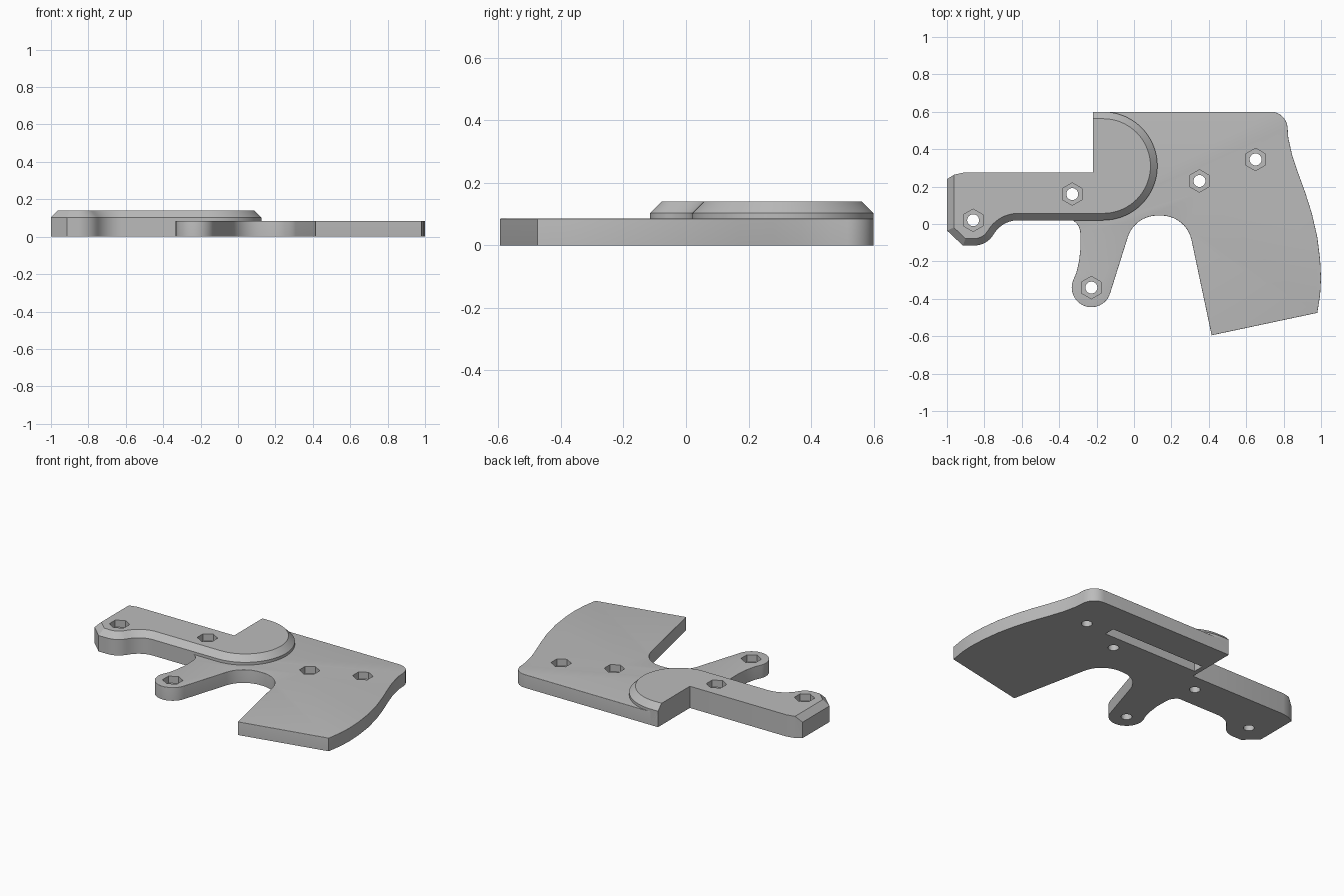
import bpy, bmesh, math
from mathutils import Vector, Matrix

cube = bpy.data.objects.get("Cube")
if cube:
    bpy.data.objects.remove(cube, do_unlink=True)

grey = bpy.data.materials.new("plain_grey")
grey.use_nodes = True
tone = (0.5, 0.5, 0.5, 1)
grey.diffuse_color = tone
grey.node_tree.nodes["Principled BSDF"].inputs["Base Color"].default_value = tone


def arc(cx, cy, r, start, end, n):
    """Points along an arc, angles in degrees."""
    angles = [math.radians(start + (end - start) * i / n) for i in range(n + 1)]
    return [(cx + r * math.cos(a), cy + r * math.sin(a)) for a in angles]


def fillet(points, n=10):
    """Replace each corner that has a radius with a tangent arc."""
    out = []
    for i, p in enumerate(points):
        corner = Vector(p[:2])
        if len(p) < 3:
            out.append(corner)
            continue
        a = (Vector(points[i - 1][:2]) - corner).normalized()
        b = (Vector(points[(i + 1) % len(points)][:2]) - corner).normalized()
        half = a.angle(b) / 2
        centre = corner + (a + b).normalized() * p[2] / math.sin(half)
        first = corner + a * p[2] / math.tan(half) - centre
        last = corner + b * p[2] / math.tan(half) - centre
        sweep = first.angle_signed(last)
        for k in range(n + 1):
            out.append(centre + Matrix.Rotation(-sweep * k / n, 2) @ first)
    return out


def add_object(name, bm):
    bmesh.ops.recalc_face_normals(bm, faces=bm.faces)
    mesh = bpy.data.meshes.new(name)
    bm.to_mesh(mesh)
    bm.free()
    mesh.materials.append(grey)
    ob = bpy.data.objects.new(name, mesh)
    bpy.context.collection.objects.link(ob)
    return ob


def slab(name, outline, height, width, segments, keep_sharp):
    """Extrude an outline and bevel its upper rim, except where told not to."""
    bm = bmesh.new()
    base = bm.faces.new([bm.verts.new((p[0], p[1], 0)) for p in outline])
    top = bmesh.ops.extrude_face_region(bm, geom=[base], use_keep_orig=True)["geom"]
    verts = [g for g in top if isinstance(g, bmesh.types.BMVert)]
    bmesh.ops.translate(bm, vec=(0, 0, height), verts=verts)
    rim = []
    for e in bm.edges:
        mid = (e.verts[0].co + e.verts[1].co) / 2
        if mid.z > height - 1e-4 and not keep_sharp(mid):
            rim.append(e)
    bmesh.ops.bevel(bm, geom=rim, offset=width, offset_type='OFFSET',
                    segments=segments, profile=0.5, affect='EDGES', clamp_overlap=True)
    return add_object(name, bm)


def prism(bm, x, y, low, high, radius, sides):
    place = Matrix.Translation((x, y, (low + high) / 2)) @ Matrix.Rotation(math.pi / 2, 4, 'Z')
    made = bmesh.ops.create_cone(bm, cap_ends=True, segments=sides, radius1=radius,
                                 radius2=radius, depth=high - low)["verts"]
    # Point one corner of every prism along y
    turn = math.atan2(made[0].co.y, made[0].co.x)
    bmesh.ops.transform(bm, matrix=place @ Matrix.Rotation(-turn, 4, 'Z'), verts=made)


# Grip plate with its lever and finger arch
grip_outline = fillet(
    [(-.22, .6), (.815, .6, .09), (.825, .46), (.845, .37), (.875, .28), (.915, .17),
     (.95, .06), (.98, -.07), (.995, -.19), (1, -.29), (.995, -.38), (.98, -.475),
     (.415, -.595), (.28, .045, .165), (.003, .045, .165)]
    + arc(-.228, -.34, .105, -15, -200, 18)
    + [(-.308, -.26), (-.294, -.2), (-.286, -.13), (-.288, .03, .08),
       (-.42, .03), (-.42, .07), (-.22, .07)])
grip = slab("grip_plate", grip_outline, .085, .04, 5,
            lambda m: m.x < -.2 and m.y > .028 and m.y < .59)

# Raised arm that ends in a disc
arm_outline = fillet(
    [(-.22, .6)] + arc(-.165, .31, .29, 90, -90, 36)
    + [(-.70, .02, .15), (-.79, -.115, .12), (-.915, -.115), (-1, -.035),
       (-1, .24), (-.96, .264), (-.91, .275), (-.22, .275)])
arm = slab("raised_arm", arm_outline, .14, .037, 1,
           lambda m: m.x < -.215 and m.y > .25)

# Screw holes, nut pockets and the underside slot
grip_spots = [(.65, .345), (.35, .23), (-.228, -.34)]
arm_spots = [(-.33, .16), (-.86, .02)]
holes, pockets, slot = bmesh.new(), bmesh.new(), bmesh.new()
for spots, height in ((grip_spots, .085), (arm_spots, .14)):
    for x, y in spots:
        prism(holes, x, y, -.1, .3, .032, 24)
        prism(pockets, x, y, height - .045, .3, .06, 6)
bmesh.ops.create_cube(slot, size=1, matrix=Matrix.Translation((.15, .36, 0))
                      @ Matrix.Diagonal((.68, .07, .12, 1)))
cutters = [add_object("screw_hole_cutter", holes),
           add_object("nut_pocket_cutter", pockets),
           add_object("slot_cutter", slot)]

for part in (grip, arm):
    bpy.ops.object.select_all(action='DESELECT')
    part.select_set(True)
    bpy.context.view_layer.objects.active = part
    for cutter in cutters:
        mod = part.modifiers.new("cut", 'BOOLEAN')
        mod.operation = 'DIFFERENCE'
        mod.solver = 'EXACT'
        mod.object = cutter
        bpy.ops.object.modifier_apply(modifier=mod.name)
    bpy.ops.object.shade_smooth_by_angle(angle=math.radians(30))

for cutter in cutters:
    bpy.data.objects.remove(cutter, do_unlink=True)
